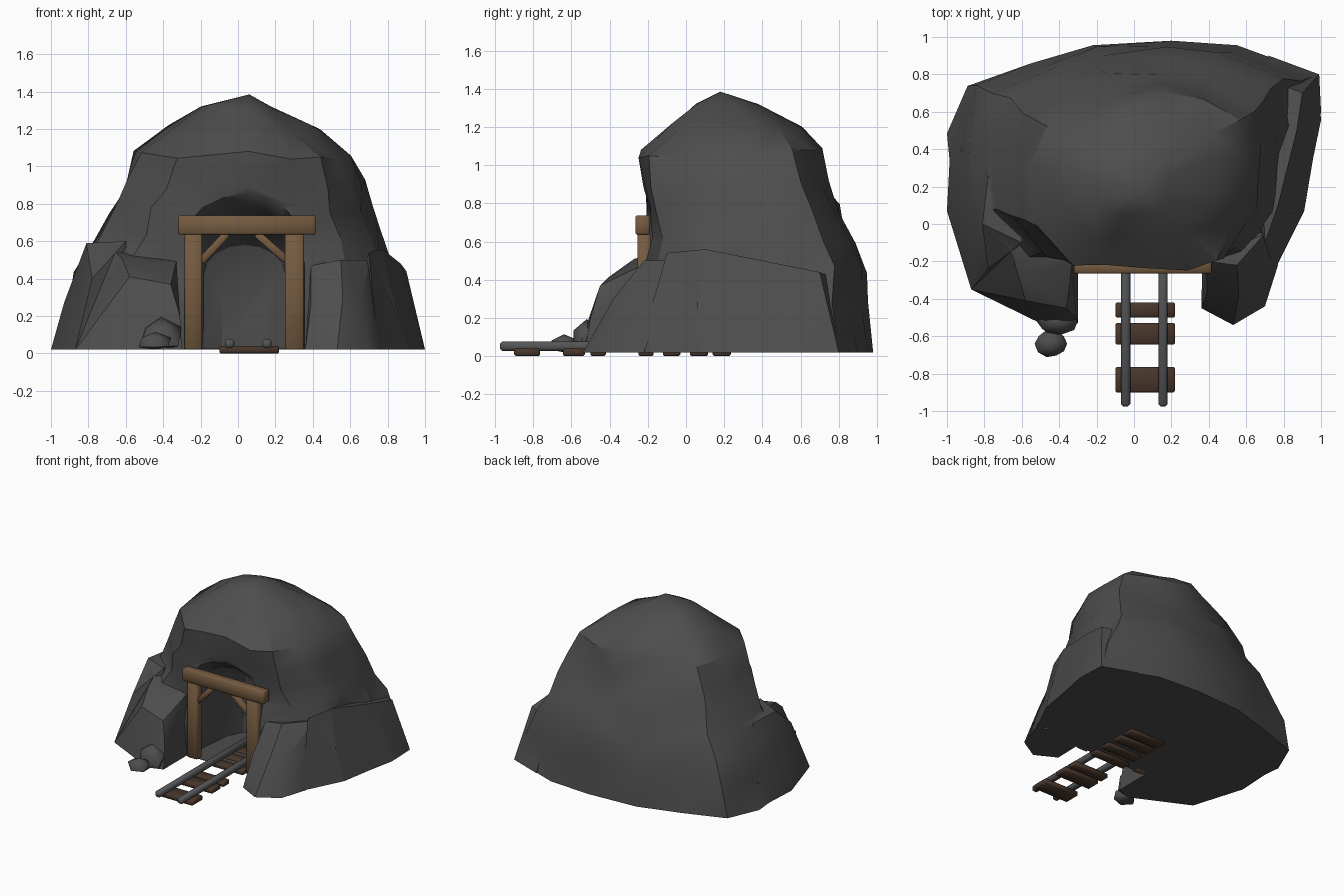
import bpy, bmesh, math, random
from mathutils import Vector

if "Cube" in bpy.data.objects:
    bpy.data.objects.remove(bpy.data.objects["Cube"])

random.seed(11)


def material(name, rgb):
    m = bpy.data.materials.new(name)
    m.diffuse_color = (*rgb, 1)
    m.use_nodes = True
    m.node_tree.nodes["Principled BSDF"].inputs["Base Color"].default_value = m.diffuse_color
    return m


ROCK = material("dark_rock", (0.075, 0.075, 0.075))
WOOD = material("timber", (0.18, 0.105, 0.052))
TIE = material("dark_timber", (0.065, 0.037, 0.024))
STEEL = material("rail_steel", (0.09, 0.092, 0.097))


def smooth(ob, angle):
    bpy.ops.object.select_all(action='DESELECT')
    bpy.context.view_layer.objects.active = ob
    ob.select_set(True)
    bpy.ops.object.shade_smooth_by_angle(angle=math.radians(angle))


def finish(name, bm, mat, angle=30):
    bmesh.ops.recalc_face_normals(bm, faces=bm.faces[:])
    me = bpy.data.meshes.new(name)
    bm.to_mesh(me)
    bm.free()
    ob = bpy.data.objects.new(name, me)
    bpy.context.collection.objects.link(ob)
    me.materials.append(mat)
    smooth(ob, angle)
    return ob


def combine(target, tool, operation):
    tool.hide_render = True
    mod = target.modifiers.new("combine", 'BOOLEAN')
    mod.object, mod.operation, mod.solver = tool, operation, 'EXACT'
    bpy.context.view_layer.objects.active = target
    bpy.ops.object.modifier_apply(modifier=mod.name)
    bpy.data.objects.remove(tool)


def loft(bm, rings, apex=None):
    rows = [[bm.verts.new(p) for p in r] for r in rings]
    n = len(rows[0])
    for a, b in zip(rows, rows[1:]):
        for i in range(n):
            j = (i + 1) % n
            bm.faces.new((a[i], a[j], b[j], b[i]))
    bm.faces.new(rows[0])
    if apex:
        t = bm.verts.new(apex)
        for i in range(n):
            bm.faces.new((rows[-1][i], rows[-1][(i + 1) % n], t))
    else:
        bm.faces.new(rows[-1])


def rock(name, points):
    bm = bmesh.new()
    for p in points:
        bm.verts.new(p)
    bmesh.ops.convex_hull(bm, input=bm.verts[:])
    bmesh.ops.delete(bm, geom=[v for v in bm.verts if not v.link_faces], context='VERTS')
    return finish(name, bm, ROCK)


def beam(name, x, y, z, mat, bevel=0.008):
    bm = bmesh.new()
    bmesh.ops.create_cube(bm, size=1)
    for v in bm.verts:
        v.co = Vector([(a + b) / 2 + c * (b - a) for (a, b), c in zip((x, y, z), v.co)])
    bmesh.ops.bevel(bm, geom=bm.edges[:], offset=bevel, segments=1, affect='EDGES')
    return finish(name, bm, mat, 50)


# Hill: one footprint scaled to the extents of each level, rounder towards the top
FOOT = [(-1, .18), (-.89, .6), (-.55, .8), (-.22, .96), (.2, 1), (.55, .96), (.98, .7), (1, .3),
        (.95, -.1), (.9, -.5), (.7, -.9), (.42, -1), (.04, -1), (-.35, -1), (-.68, -.96), (-.96, -.5)]
LEVELS = [(.02, -1, 1, -.23, .98), (.26, -.93, .93, -.22, .96), (.45, -.86, .84, -.21, .935),
          (.62, -.77, .77, -.2, .87), (.77, -.69, .71, -.21, .82), (.9, -.63, .68, -.235, .77),
          (1.06, -.555, .62, -.245, .70), (1.2, -.38, .43, -.09, .6), (1.32, -.2, .18, .05, .38)]
rings = []
for z, x0, x1, y0, y1 in LEVELS:
    k = 0.42 * max(0, z - .3)
    j = .03 if .1 < z < 1.3 else 0
    ring = []
    for u, v in FOOT:
        s = 1 - k + k / math.hypot(u, v)
        ring.append(((x0 + x1) / 2 + u * s * (x1 - x0) / 2 + random.uniform(-j, j) * .8,
                     (y0 + y1) / 2 + v * s * (y1 - y0) / 2 + random.uniform(-j, j) * .7,
                     z + random.uniform(-j, j)))
    rings.append(ring)
bm = bmesh.new()
loft(bm, rings, (.06, .18, 1.385))
bmesh.ops.triangulate(bm, faces=[f for f in bm.faces if len(f.verts) == 4])
hill = finish("hill", bm, ROCK)

# Rock arms on both sides of the mouth, and shoulders
B = .02
combine(hill, rock("left_arm", [
    (-.3, -.53, B), (-.42, -.57, B), (-.87, -.35, B), (-.9, -.2, B), (-.3, 0, B), (-.31, -.5, .2),
    (-.36, -.45, .37), (-.58, -.41, .41), (-.33, -.2, .49), (-.62, -.27, .51), (-.7, 0, .57)]), 'UNION')
combine(hill, rock("left_shoulder", [
    (-.87, -.35, B), (-1, .07, B), (-.98, .45, B), (-.6, -.1, B), (-.78, -.24, .4),
    (-.81, 0, .59), (-.78, .25, .58), (-.6, -.1, .6), (-.6, .3, .6), (-.93, .05, .27)]), 'UNION')
combine(hill, rock("right_arm", [
    (.36, -.45, B), (.53, -.54, B), (.7, -.44, B), (.77, -.22, B), (.37, 0, B), (.39, -.37, .26),
    (.56, -.38, .3), (.66, -.32, .28), (.39, -.2, .47), (.55, -.22, .5), (.7, -.05, .5)]), 'UNION')
combine(hill, rock("right_shoulder", [
    (.99, .8, B), (1, .6, B), (.91, .07, B), (.75, -.25, B), (.5, .5, B), (.72, .9, B),
    (.9, .7, .44), (.87, .5, .48), (.77, .1, .56), (.7, -.1, .54), (.66, .8, .4)]), 'UNION')

# Tunnel: arched cutter, flared at the mouth and narrowing at the back
bm = bmesh.new()
arches = []
for y, w, top in [(-.7, .32, .88), (-.22, .32, .86), (-.1, .31, .77), (.2, .28, .68), (.33, .22, .58), (.39, .12, .42)]:
    side = top - w * .75
    arch = [(.035 - w, y, .026)]
    arch += [(.035 - w * math.cos(math.pi * i / 8), y, side + (top - side) * math.sin(math.pi * i / 8))
             for i in range(9)]
    arches.append(arch + [(.035 + w, y, .026)])
loft(bm, arches)
combine(hill, finish("tunnel_cutter", bm, ROCK), 'DIFFERENCE')
smooth(hill, 55)


# Loose boulders
def boulder(name, c, r):
    bm = bmesh.new()
    bmesh.ops.create_icosphere(bm, subdivisions=1, radius=1)
    for v in bm.verts:
        s = random.uniform(.92, 1.08)
        v.co = Vector([c[i] + v.co[i] * r[i] * s for i in range(3)])
        v.co.z = max(v.co.z, B)
    finish(name, bm, ROCK, 55)


boulder("boulder", (-.41, -.52, .09), (.12, .085, .11))
boulder("small_boulder", (-.44, -.64, .06), (.095, .08, .055))

# Timber portal
beam("left_post", (-.285, -.192), (-.255, -.185), (.02, .64), WOOD)
beam("right_post", (.25, .352), (-.255, -.185), (.02, .64), WOOD)
beam("lintel", (-.32, .415), (-.265, -.188), (.635, .737), WOOD)
for name, x0, z0, x1, z1 in [("left_brace", -.2, .49, -.06, .64), ("right_brace", .26, .5, .1, .64)]:
    h = math.hypot(x1 - x0, z1 - z0) / 2
    ob = beam(name, (-h, h), (-.025, .025), (-.02, .02), WOOD, .004)
    ob.location = ((x0 + x1) / 2, -.217, (z0 + z1) / 2)
    ob.rotation_euler.y = -math.atan2(z1 - z0, x1 - x0)

# Track
for i, (a, b) in enumerate([(-.9, -.765), (-.645, -.53), (-.5, -.42), (-.25, -.17), (-.12, -.03), (.02, .115), (.14, .235)]):
    beam(f"sleeper_{i + 1}", (-.1, .22), (a, b), (0, .04), TIE)
for side, x in (("left", -.045), ("right", .155)):
    beam(f"{side}_rail", (x - .025, x + .025), (-.975, .235), (.028, .077), STEEL, .012)
